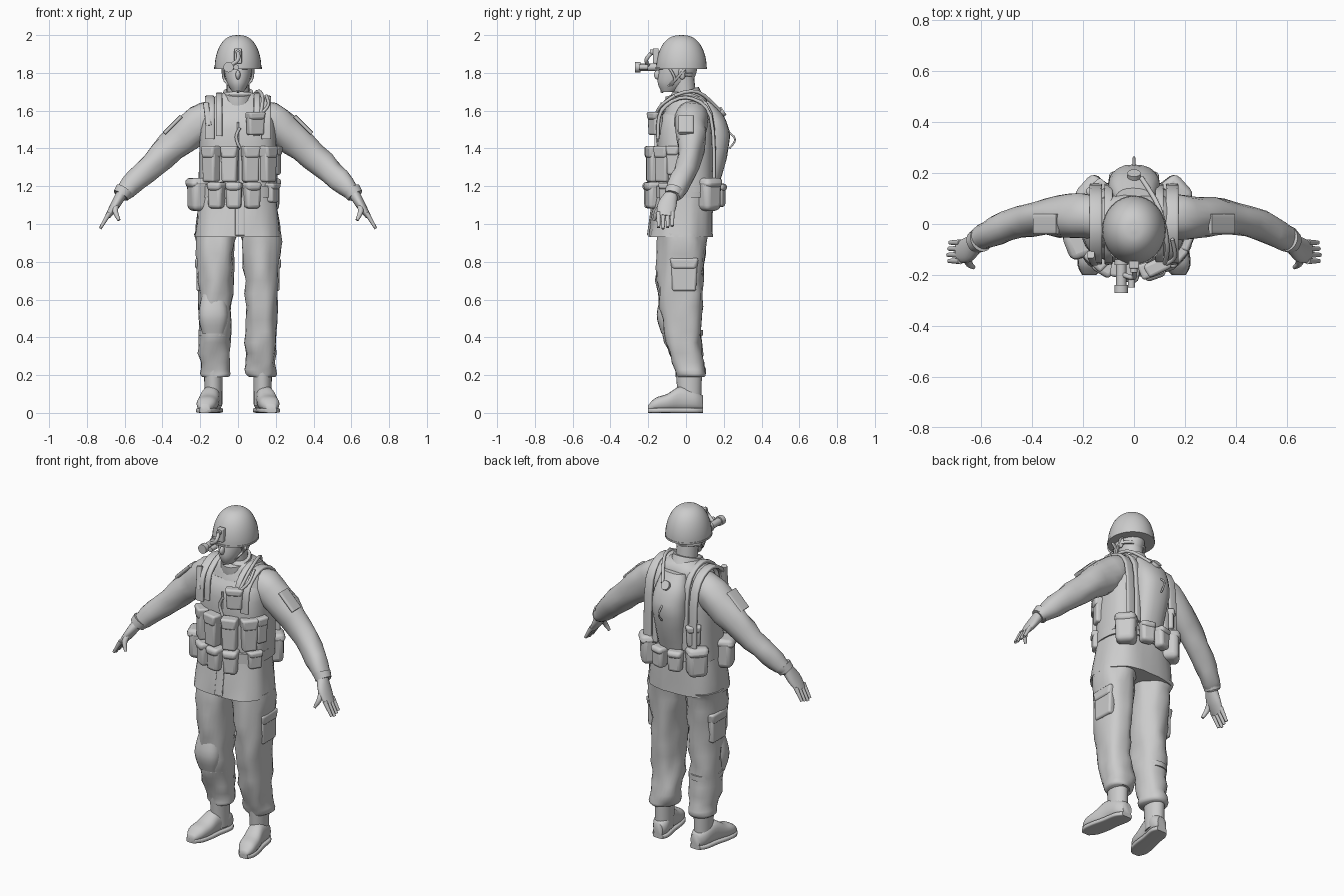
import bpy, bmesh, math
from mathutils import Vector, Matrix, noise

cube = bpy.data.objects.get("Cube")
if cube:
    bpy.data.objects.remove(cube, do_unlink=True)

SHADE = (.6, .6, .6, 1)
grey = bpy.data.materials.new("plain grey")
grey.use_nodes = True
grey.diffuse_color = SHADE
grey.node_tree.nodes["Principled BSDF"].inputs["Base Color"].default_value = SHADE

RIGHTWARD, BACKWARD, UP = Matrix.Identity(3)
BOTH_SIDES = (("left", 1), ("right", -1))


def finish(name, bm):
    bmesh.ops.recalc_face_normals(bm, faces=bm.faces)
    mesh = bpy.data.meshes.new(name)
    bm.to_mesh(mesh)
    bm.free()
    mesh.materials.append(grey)
    mesh.polygons.foreach_set("use_smooth", [True] * len(mesh.polygons))
    mesh.set_sharp_from_angle(angle=math.radians(50))
    obj = bpy.data.objects.new(name, mesh)
    bpy.context.collection.objects.link(obj)
    return obj


def blend(before, start, end, after, t):
    """Smooth curve value between start and end."""
    leave, arrive = (end - before) / 2, (after - start) / 2
    ease = t * t * (3 - 2 * t)
    return start + (end - start) * ease + t * (1 - t) * (leave * (1 - t) - arrive * t)


def spline(rows, steps):
    padded = [rows[0], *rows, rows[-1]]
    dense = []
    for group in zip(padded, padded[1:], padded[2:], padded[3:]):
        for k in range(steps):
            dense.append([blend(*values, k / steps) for values in zip(*group)])
    return dense + [rows[-1]]


def loft(name, rows, axis=None, side=RIGHTWARD, power=2, wrinkle=0, sides=20, flip=1):
    """Skin of rounded rings; each row is x, y, z, half width and, unless equal, half depth."""
    full = [[row[0] * flip, *row[1:4], row[-1]] for row in rows]
    dense = spline(full, 4)
    mids = [Vector(row[:3]) for row in dense]
    last = len(mids) - 1
    bm = bmesh.new()
    rings = []
    for i, (mid, row) in enumerate(zip(mids, dense)):
        along = axis or (mids[min(i + 1, last)] - mids[max(i - 1, 0)]).normalized()
        across = (side - along * side.dot(along)).normalized()
        outward = along.cross(across)
        ring = []
        for k in range(sides):
            turn = math.tau * k / sides
            c, s = math.cos(turn), math.sin(turn)
            offset = (across * math.copysign(abs(c) ** (2 / power), c) * row[3]
                      + outward * math.copysign(abs(s) ** (2 / power), s) * row[4])
            spot = mid + offset
            if wrinkle:
                spot += offset.normalized() * wrinkle * noise.noise(spot * 13)
            ring.append(bm.verts.new(spot))
        rings.append(ring)
    for low, high in zip(rings, rings[1:]):
        for k in range(sides):
            bm.faces.new((low[k - 1], low[k], high[k], high[k - 1]))
    bm.faces.new(rings[0])
    bm.faces.new(rings[-1])
    return finish(name, bm)


def column(name, rows, x=0, **options):
    """Upright loft; each row is y, z, half width, half depth."""
    return loft(name, [(x, *row) for row in rows], axis=UP, **options)


def strap(name, points, half_width, thick=.007, **options):
    return loft(name, [(*point, half_width, thick) for point in points], power=4, **options)


def tube(name, points, radius, **options):
    return loft(name, [(*point, radius) for point in points], **options)


def blob(name, place, size):
    bm = bmesh.new()
    bmesh.ops.create_uvsphere(bm, u_segments=16, v_segments=10, radius=1,
                              matrix=Matrix.Translation(place) @ Matrix.Diagonal((*size, 1)))
    return finish(name, bm)


def box(name, place, size, yaw=0, lid=True, rounding=.012):
    """Rounded box facing forward, with an overhanging lid on request."""
    bm = bmesh.new()
    wide, deep, tall = size
    for v in bmesh.ops.create_cube(bm, size=1, matrix=Matrix.Diagonal((*size, 1)))["verts"]:
        if lid and v.co.z < 0:
            v.co.x *= .9
    if lid:
        cover = Matrix.Diagonal((wide * 1.1, deep * 1.1, tall / 3, 1))
        cover.translation = (0, -.005, tall * .36)
        for v in bmesh.ops.create_cube(bm, size=1, matrix=cover)["verts"]:
            if v.co.y < 0 and v.co.z < tall / 3:
                v.co.x *= .75
    obj = finish(name, bm)
    obj.location = place
    obj.rotation_euler.z = yaw
    bevel = obj.modifiers.new("rounded edges", "BEVEL")
    bevel.width, bevel.segments = rounding, 3
    return obj


def hang(name, turn, z, size, **options):
    """Pouch on the body, turned from straight ahead toward the left."""
    box(name, (.21 * math.sin(turn), -.18 * math.cos(turn), z), size, turn, **options)


# Jacket, vest, belt and collar
column("jacket", [(-.03, .93, .23, .17), (0, 1.3, .19, .14), (0, 1.5, .2, .14),
                  (.01, 1.65, .15, .1), (0, 1.7, .07, .07)], power=2.6, wrinkle=.012, sides=40)
column("vest", [(0, 1.17, .21, .15), (0, 1.5, .2, .15), (.01, 1.6, .16, .12)],
       power=2.8, wrinkle=.005, sides=40)
column("belt", [(-.01, z, .21, .16) for z in (1.14, 1.2)], power=2.6, sides=40)
loft("collar", [(0, .01, 1.6, .11), (0, -.02, 1.7, .08, .09)], wrinkle=.008)
strap("jacket_placket", [(.01, -.2, .94), (.01, -.17, 1.15)], .025)
tube("vest_zip", [(0, -.15, 1.2), (0, -.15, 1.54)], .006)

# Head and face
tube("neck", [(0, 0, 1.62), (0, -.02, 1.8)], .06)
column("head", [(-.09, 1.7, .03, .04), (-.06, 1.75, .06, .09), (-.04, 1.83, .075, .1), (-.03, 1.92, .06, .08)])
blob("nose", (0, -.15, 1.79), (.013, .02, .025))
blob("lips", (0, -.137, 1.747), (.024, .01, .01))
for label, s in BOTH_SIDES:
    blob(label + "_ear", (.075 * s, -.02, 1.8), (.01, .02, .035))
    blob(label + "_brow", (.033 * s, -.13, 1.825), (.025, .015, .008))

# Helmet with its rim and straps
bend = [math.pi / 2 * i / 8.1 for i in range(9)]
column("helmet", [(-.024, 1.82 + .18 * math.sin(a), .124 * math.cos(a) ** .8, .134 * math.cos(a) ** .8)
                  for a in bend], sides=32)
column("helmet_rim", [(-.025, z, .126, .137) for z in (1.82, 1.83)], sides=32)
for label, s in BOTH_SIDES:
    for part, y in (("front", -.09), ("rear", 0)):
        strap(f"{label}_{part}_helmet_strap", [(.08, y, 1.83), (.07, -.06, 1.76), (0, -.13, 1.7)],
              .007, flip=s, side=BACKWARD)
strap("nape_strap", [(x, .07 - abs(x), 1.79) for x in (.08, .04, -.04, -.08)], .009, side=UP)

# Night vision sight and its mount
box("sight_mount", (0, -.16, 1.89), (.04, .03, .08), lid=False, rounding=.005)
tube("mount_knob", [(0, -.15, 1.91), (0, -.19, 1.91)], .014)
tube("sight_arm", [(0, -.18, 1.91), (0, -.21, 1.87), (-.04, -.2, 1.84)], .01)
for part, x, front, back, radius in (("body", -.05, -.25, -.14, .02), ("eyepiece", -.05, -.16, -.14, .027),
                                     ("lens", -.05, -.27, -.24, .027), ("battery", -.01, -.25, -.2, .014)):
    tube("sight_" + part, [(x, back, 1.83), (x, front, 1.83)], radius)

for label, s in BOTH_SIDES:
    # Sleeve, cuff and patch
    limb = dict(side=BACKWARD, flip=s)
    loft(label + "_sleeve", [(.09, .02, 1.57, .08), (.2, .03, 1.53, .09, .1), (.4, .02, 1.36, .065, .075),
                             (.57, -.04, 1.2, .055), (.62, -.07, 1.15, .04)], wrinkle=.014, **limb)
    loft(label + "_cuff", [(.6, -.06, 1.18, .05), (.62, -.07, 1.15, .045)], **limb)
    strap(label + "_sleeve_patch", [(.3, 0, 1.57), (.39, 0, 1.48)], .04, .01, **limb)

    # Hand
    loft(label + "_palm", [(.61, -.07, 1.17, .03), (.65, -.1, 1.1, .05, .025), (.69, -.11, 1.04, .04, .015)], **limb)
    for i, finger in enumerate(("index", "middle", "ring", "little")):
        y, reach = -.145 + .024 * i, 1 - .08 * abs(i - 1)
        loft(f"{label}_{finger}_finger", [(.68, y, 1.06, .013),
                                          (.68 + .05 * reach, y, 1.06 - .085 * reach, .008)], **limb)
    loft(label + "_thumb", [(.64, -.11, 1.12, .016), (.65, -.15, 1.07, .015), (.63, -.17, 1.02, .008)], **limb)

    # Trouser leg and thigh pocket
    column(label + "_trouser", [(.02, .19, .06, .07), (.02, .23, .08, .08), (-.02, .43, .08, .1),
                                (-.03, .7, .09, .12), (-.02, .95, .11, .13)],
           x=.122, power=2.3, wrinkle=.022, sides=28, flip=s)
    box(label + "_thigh_pocket", (.2 * s, -.01, .73), (.14, .04, .17), s * math.pi / 2)

    # Boot: shaft, foot splayed outward, and a flat sole
    column(label + "_boot_shaft", [(.02, .04, .046, .06), (.015, .23, .05, .07)], x=.13, flip=s)
    foot, sole = [], []
    for y, wide, tall in ((.09, .03, .04), (.05, .05, .055), (-.03, .05, .065),
                          (-.1, .055, .045), (-.16, .05, .035), (-.2, .025, .016)):
        x = .14 - .18 * y
        foot.append((x, y, tall + .01, wide, tall))
        sole.append((x, y, .013, wide + .003, .013))
    loft(label + "_boot_foot", foot, axis=-BACKWARD, power=2.4, flip=s)
    loft(label + "_boot_sole", sole, axis=-BACKWARD, power=5, flip=s)

    # Vest straps over the shoulder
    for part, x in (("outer", .15), ("inner", .1)):
        strap(f"{label}_{part}_strap", [(x, y, z + (.15 - x) / 3) for y, z in
                                        ((-.15, 1.45), (-.13, 1.6), (0, 1.67), (.13, 1.57), (.15, 1.2))],
              x / 6, .01, flip=s)
    hang(label + "_rear_pouch", 2.3 * s, 1.155, (.12, .1, .17), rounding=.03)

# Knee pad on the right leg
column("knee_pad", [(-.08, .42, .06, .05), (-.085, .52, .08, .07), (-.08, .65, .055, .045)],
       x=-.13, power=2.6)
column("knee_band", [(-.017, z, .086, .107) for z in (.41, .44)], x=-.123)

# Pouches on the chest and around the belt
for i in range(4):
    hang(f"magazine_pouch_{i + 1}", .53 * i - .74, 1.315, (.088, .06, .185))
for i in range(3):
    hang(f"front_belt_pouch_{i + 1}", .45 * i - .55, 1.15, (.086, .08, .135), rounding=.018)
for label, s in BOTH_SIDES:
    hang(label + "_small_belt_pouch", math.pi - s / 4, 1.15, (.085, .06, .12), rounding=.018)
hang("canteen_pouch", -1.2, 1.155, (.12, .13, .17), rounding=.035)
hang("left_hip_pouch", 1, 1.165, (.08, .06, .1))
hang("left_side_pouch", 1.2, 1.335, (.07, .05, .15))
hang("right_back_pouch", -2.4, 1.31, (.08, .05, .12))
hang("radio_pouch", .45, 1.53, (.095, .05, .12))

# Chest fittings
tube("radio_cable", [(.12, -.16, 1.58), (.16, -.13, 1.63), (.15, -.06, 1.68)], .008)
strap("sheath", [(-.17, -.12, 1.64), (-.155, -.15, 1.52)], .015, .014)
tube("whistle_cord", [(.01, -.16, 1.51), (-.01, -.16, 1.46), (.01, -.16, 1.4)], .008)

# Water pack with cap, loop and drinking hose
column("water_pack", [(.1, 1.12, .08, .05), (.15, 1.42, .1, .08), (.14, 1.55, .1, .07), (.1, 1.65, .07, .04)],
       power=2.2, wrinkle=.005)
tube("pack_cap", [(0, .17, 1.58), (0, .2, 1.6)], .026)
tube("pack_loop", [(0, .21, 1.5), (0, .26, 1.45), (0, .23, 1.4)], .005)
tube("drinking_hose", [(.03, .18, 1.6), (.1, .06, 1.7), (.13, -.08, 1.67), (.12, -.16, 1.58)], .009, side=UP)
